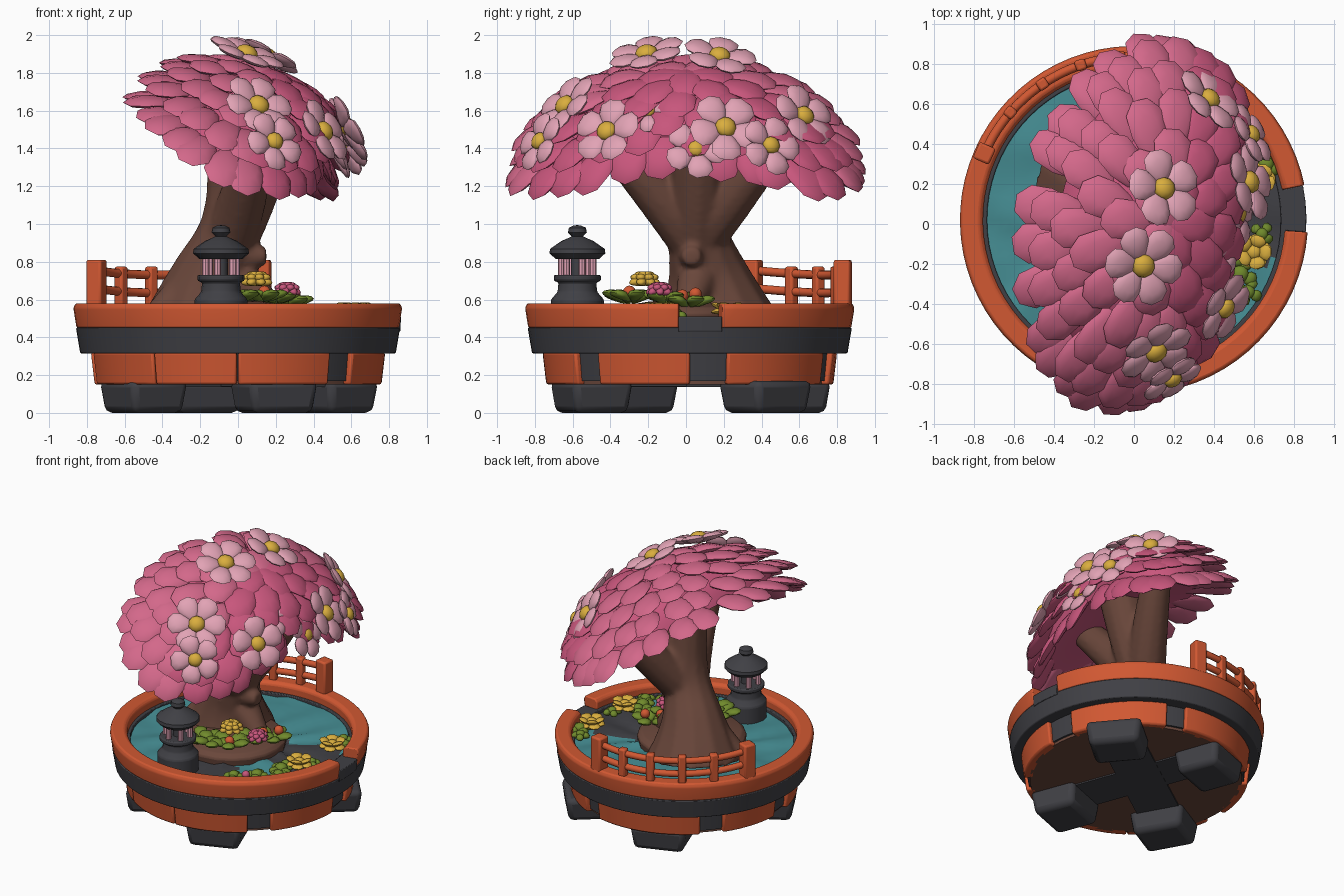
import bpy, bmesh, math, random
from math import sin, cos, radians, pi
from mathutils import Vector, Matrix

if "Cube" in bpy.data.objects:
    bpy.data.objects.remove(bpy.data.objects["Cube"])
random.seed(4)

def mat(name, r, g, b):
    m = bpy.data.materials.new(name)
    m.diffuse_color = [((c / 255 + .055) / 1.055) ** 2.4 for c in (r, g, b)] + [1]
    m.use_nodes = True
    m.node_tree.nodes["Principled BSDF"].inputs["Base Color"].default_value = m.diffuse_color
    return m
PINK, DEEP = mat("blossom pink", 211, 104, 138), mat("deep pink", 200, 86, 124)
PALE, YEL = mat("pale pink", 226, 163, 181), mat("yellow", 218, 174, 62)
GREEN, ORANGE = mat("leaf green", 112, 138, 44), mat("orange red", 209, 88, 50)
GREY, BARK = mat("dark grey", 64, 64, 69), mat("bark brown", 106, 71, 59)
TEAL = mat("water teal", 70, 142, 148)
CY = .02  # bowl centre in y

def finish(name, bm, mats, bevel=0, angle=40, recalc=True):
    bmesh.ops.remove_doubles(bm, verts=bm.verts, dist=1e-5)
    if recalc:
        bmesh.ops.recalc_face_normals(bm, faces=bm.faces)
    me = bpy.data.meshes.new(name)
    bm.to_mesh(me)
    bm.free()
    for m in mats:
        me.materials.append(m)
    ob = bpy.data.objects.new(name, me)
    bpy.context.collection.objects.link(ob)
    if bevel:
        b = ob.modifiers.new("bevel", 'BEVEL')
        b.width, b.segments = bevel, 2
    bpy.ops.object.select_all(action='DESELECT')
    ob.select_set(True)
    bpy.context.view_layer.objects.active = ob
    bpy.ops.object.shade_smooth_by_angle(angle=radians(angle))
    return ob

def sector(name, prof, m, a0=0, a1=360, loc=(0, CY, 0), segs=72, bevel=0):
    """Sweep a closed (r, z) profile around z between two angles."""
    bm = bmesh.new()
    n = max(2, round(segs * (a1 - a0) / 360))
    rings = []
    for i in range(n + 1):
        a = radians(a0 + (a1 - a0) * i / n)
        rings.append([bm.verts.new((loc[0] + r * cos(a), loc[1] + r * sin(a), loc[2] + z)) for r, z in prof])
    k = len(prof)
    for p, q in zip(rings, rings[1:]):
        for j in range(k):
            bm.faces.new((p[j], q[j], q[(j + 1) % k], p[(j + 1) % k]))
    if a1 - a0 < 360:
        bm.faces.new(rings[0])
        bm.faces.new(rings[-1])
    bmesh.ops.dissolve_degenerate(bm, dist=1e-6, edges=bm.edges)
    return finish(name, bm, [m], bevel)

def blob(bm, c, d, n, size, mi=0, taper=.35, curl=0, seg=10):
    """Petal-like ellipsoid: d = length direction, n = thickness direction."""
    d = Vector(d).normalized()
    y = Vector(n).cross(d).normalized()
    z = d.cross(y)
    M = Matrix((d, y, z)).transposed()
    vs = bmesh.ops.create_uvsphere(bm, u_segments=seg, v_segments=6, radius=1)['verts']
    for v in vs:
        x, w, t = v.co
        w *= 1 - taper + taper * x
        v.co = Vector(c) + M @ Vector((x * size[0], w * size[1], t * size[2] - curl * x * x))
    for f in {f for v in vs for f in v.link_faces}:
        f.material_index = mi

def ball(bm, c, r, mi):
    blob(bm, c, (1, 0, 0), (0, 0, 1), (r, r, r), mi, 0)

def rosette(bm, c, n, count, length, width, cup, mi, core=0, core_mi=0, thick=.022):
    """Ring of petals around a centre, optional round core."""
    c, n = Vector(c), Vector(n).normalized()
    u = n.orthogonal().normalized()
    w = n.cross(u)
    a0 = random.random() * 6
    for i in range(count):
        a = a0 + 2 * pi * i / count
        d = u * cos(a) + w * sin(a) + n * cup
        blob(bm, c + d * length * .55, d, n, (length / 2, width, thick), mi, .3, .01)
    if core:
        blob(bm, c + n * .02, u, n, (core, core, core * .7), core_mi, 0)

# bowl
sector("bowl_bottom", [(0, .15), (.72, .15), (.72, .18), (0, .18)], BARK)
sector("bowl_core", [(.3, .17), (.735, .17), (.75, .33), (.3, .33)], GREY)
for i, (a, b) in enumerate([(15, 66), (76, 133), (145, 178), (190, 234.5), (235, 269.5), (270, 309), (321, 360)]):
    sector(f"lower_panel_{i}", [(.69, .15), (.76, .15), (.78, .32), (.69, .32)], ORANGE, a, b, bevel=.012)
sector("dark_band", [(.68, .315), (.835, .315), (.858, .45), (.765, .46), (.765, .51), (.735, .51), (.735, .4)], GREY, bevel=.006)
sector("orange_rim", [(.755, .45), (.855, .45), (.872, .555), (.86, .58), (.775, .58), (.755, .56)], ORANGE, 11.5, 356, bevel=.008)
sector("spout", [(.735, .43), (.86, .43), (.863, .51), (.735, .51)], GREY, -4, 11.5, bevel=.005)

# feet and the bars joining them underneath
FEET = [(.19, -.5), (.5, .42), (-.2, .55), (-.5, -.28)]
for i, (x, y) in enumerate(FEET):
    bm = bmesh.new()
    bmesh.ops.create_cube(bm, size=1)
    R = Matrix.Rotation(math.atan2(y, x), 3, 'Z')
    for v in bm.verts:
        k = .17 if v.co.z < 0 else .195
        v.co = R @ Vector((v.co.x * 2 * k * .88, v.co.y * 2 * k, 0 if v.co.z < 0 else .17)) + Vector((x, y, 0))
    finish(f"foot_{i}", bm, [GREY], .035)
for i in (0, 1):
    a, b = Vector(FEET[i]), Vector(FEET[i + 2])
    bm = bmesh.new()
    bmesh.ops.create_cube(bm, size=1, matrix=Matrix.Translation((*((a + b) / 2), .15))
                          @ Matrix.Rotation(math.atan2(*(b - a).yx), 4, 'Z') @ Matrix.Diagonal(((b - a).length, .3, .02 + i * .004, 1)))
    finish(f"under_bar_{i}", bm, [GREY])

# rippled water with a dark stone path to the spout
bm = bmesh.new()
rows = []
for i in range(19):
    r = .75 * i / 18
    rows.append([bm.verts.new((r * cos(a), CY + r * sin(a), .49 + .01 * sin(9 * r * cos(a) + 3 * sin(5 * a)) + random.uniform(-.003, .003) * (i > 0)))
                 for a in [2 * pi * j / 72 for j in range(72)]])
for p, q in zip(rows, rows[1:]):
    for j in range(72):
        f = bm.faces.new((p[j], q[j], q[(j + 1) % 72], p[(j + 1) % 72]))
        c = f.calc_center_median()
        f.material_index = int(c.x > .15 and abs(c.y - .02) < .2 + .05 * sin(c.x * 14) or (c - Vector((.1, -.45, .49))).length < .17)
bmesh.ops.dissolve_degenerate(bm, dist=1e-4, edges=bm.edges)
finish("water", bm, [TEAL, GREY], angle=25)

# island mound
sector("island", [(0, .47), (.36, .47), (.37, .53), (.34, .56), (.15, .59), (0, .6)], BARK, loc=(-.02, -.04, 0), segs=20, bevel=.01)

# trunk, branches and roots fused together
def tubes(name, paths, m):
    cu = bpy.data.curves.new(name, 'CURVE')
    cu.dimensions, cu.bevel_depth, cu.bevel_resolution, cu.use_fill_caps = '3D', 1, 4, True
    for pts in paths:
        s = cu.splines.new('NURBS')
        s.points.add(len(pts) - 1)
        for p, (x, y, z, r) in zip(s.points, pts):
            p.co, p.radius = (x, y, z, 1), r
        s.order_u, s.use_endpoint_u, s.resolution_u = 3, True, 6
    ob = bpy.data.objects.new(name, cu)
    bpy.context.collection.objects.link(ob)
    bpy.ops.object.select_all(action='DESELECT')
    ob.select_set(True)
    bpy.context.view_layer.objects.active = ob
    bpy.ops.object.convert(target='MESH')
    ob = bpy.context.view_layer.objects.active
    ob.data.materials.clear()
    ob.data.materials.append(m)
    bpy.ops.object.shade_smooth_by_angle(angle=radians(40))
    return ob

trunk = tubes("trunk", [
    [(-.18, .16, .48, .33), (-.16, .13, .68, .23), (-.07, .07, .9, .165), (-.03, .05, 1.05, .15), (-.02, .03, 1.25, .14), (-.02, 0, 1.6, .14)],
    [(-.05, .06, .92, .14), (.08, .24, 1.13, .13), (.2, .48, 1.45, .1)],
    [(-.05, .04, .92, .14), (.04, -.12, 1.13, .13), (.1, -.42, 1.47, .1)],
    [(-.03, .05, .9, .13), (.06, .06, 1.1, .14), (.18, .07, 1.5, .15)],
    [(-.05, .08, .75, .12), (.08, .04, .65, .1), (.2, 0, .53, .06)],
    [(-.2, .1, .72, .12), (-.33, .05, .6, .1), (-.46, 0, .5, .06)],
    [(.04, .03, .83, .07), (.1, .03, .83, .065), (.15, .03, .83, .05)]], BARK)
rm = trunk.modifiers.new("fuse", 'REMESH')
rm.mode, rm.voxel_size, rm.use_smooth_shade = 'VOXEL', .018, True
sm = trunk.modifiers.new("soften", 'SMOOTH')
sm.factor, sm.iterations = .5, 5

# canopy: tilted dome covered in overlapping petals
cT, sT = cos(radians(22)), sin(radians(22))
def dome(t, f):
    s, c = sin(f), cos(t)
    u, y, h = .5 * s * c * (1 - .3 * max(0, c) ** 4 - .06 * max(0, -c)), .78 * s * sin(t), .37 * cos(f)
    return Vector((.05 + u * cT + h * sT + .13 * y, y,
                   1.44 - u * sT + h * cT + s * s * (.12 * max(0, c) ** 4 + .04 * max(0, -c) - .1 * sin(t) ** 2)))
bm = bmesh.new()
rows = [[bm.verts.new(dome(2 * pi * j / 40, pi / 2 * i / 8)) for j in range(40)] for i in range(9)]
rows.append([bm.verts.new((.06, 0, 1.5)) for j in range(40)])
for p, q in zip(rows, rows[1:]):
    for j in range(40):
        bm.faces.new((p[j], q[j], q[(j + 1) % 40], p[(j + 1) % 40]))
bmesh.ops.dissolve_degenerate(bm, dist=1e-4, edges=bm.edges)
finish("canopy_core", bm, [DEEP])

bm = bmesh.new()
for k, deg in enumerate((4, 20, 36, 52, 70, 90)):
    f = radians(deg)
    count = max(5, int(2 * pi * .66 * sin(f) / .155))
    for i in range(count):
        t = 2 * pi * (i + .5 * (k % 2)) / count + random.uniform(-.07, .07)
        p, g = dome(t, f), f * (.52 + .27 * min(0, cos(t)))
        d = (dome(t, g + .02) - dome(t, g)).normalized()
        side = dome(t + .02, f + .01) - dome(t - .02, f + .01)
        n = d.cross(side).normalized()
        if n.dot(p - Vector((.05, 0, 1.2))) < 0:
            n = -n
        L = random.uniform(.15, .19)
        blob(bm, p + d * .05 + n * .012, d, n, (L, .14, .03), int(cos(t) > .25), .3, .025)
finish("canopy_petals", bm, [PINK, DEEP], angle=60, recalc=False)

# large blossoms
bm = bmesh.new()
for x, y, z, n, L in [(.03, -.2, 1.86, 6, .2), (.13, .17, 1.85, 5, .19), (.35, .6, 1.55, 5, .18), (.55, .43, 1.4, 5, .16),
                      (.54, .2, 1.49, 5, .19), (.42, -.4, 1.47, 5, .18), (.09, -.61, 1.6, 6, .19), (.17, -.74, 1.42, 5, .16),
                      (.39, -.19, 1.57, 4, .13), (.48, .05, 1.38, 5, .16)]:
    nv = Vector((x + .3, y, 1.15 * (z - 1.1))).normalized()
    rosette(bm, Vector((x, y, z)) + nv * .03, nv, n, L, L * (.58 if n == 5 else .52), .16, 0, .055 * L / .18, 1, .026)
finish("blossoms", bm, [PALE, YEL], angle=60, recalc=False)

# plants on the island and lilies on the water
UP = Vector((0, 0, 1))
bm = bmesh.new()
for x, y, z in [(.02, -.32, .6), (.13, -.28, .6), (.2, -.1, .59), (-.08, -.3, .59), (.27, .02, .57)]:
    rosette(bm, (x, y, z), UP, 5, .13, .062, .35, 0, thick=.024)
for x, y, z, r, m in [(.1, -.22, .69, .08, 1), (.26, -.14, .64, .07, 2)]:
    for c, l in ((.1, 1), (.6, .9), (1.5, .6)):
        rosette(bm, (x, y, z), UP, 7, r * l, r * .42, c, m, r * .55, m)
for x, y, z in [(.14, -.3, .64), (.3, .05, .63), (.22, -.02, .62)]:
    ball(bm, (x, y, z), .034, 3)
for x, y, s in [(.53, -.25, 1), (.57, -.34, .8), (.45, -.42, .9), (.33, -.52, .8), (.66, .3, .9), (.6, .38, .7), (.52, -.18, .8), (.64, -.05, .7)]:
    rosette(bm, (x, y, .51), UP, 4, .085 * s, .05 * s, .2, 0, .045 * s, 0, .022)
for x, y in [(.6, -.14), (.62, .22)]:
    for c in (.15, .7):
        rosette(bm, (x, y, .53), UP, 5, .085, .055, c, 1, .04, 1, .016)
ball(bm, (.4, -.48, .53), .028, 2)
finish("plants", bm, [GREEN, YEL, DEEP, ORANGE], angle=60, recalc=False)

# stone lantern
LP = (-.09, -.575, 0)
sector("lantern_base", [(0, .47), (.14, .47), (.14, .6), (.105, .64), (.1, .69), (.125, .7), (.125, .73), (0, .73)], GREY, loc=LP, segs=16, bevel=.008)
sector("lantern_core", [(0, .72), (.035, .72), (.035, .83), (0, .83)], GREY, loc=LP, segs=12)
for i in range(6):
    a = pi / 3 * i + .3
    sector(f"lantern_pillar_{i}", [(0, .72), (.019, .72), (.019, .84), (0, .84)], PALE,
           loc=(LP[0] + .085 * cos(a), LP[1] + .085 * sin(a), 0), segs=8)
sector("lantern_roof", [(0, .815), (.115, .815), (.148, .845), (.145, .868), (.085, .91), (.05, .925), (.03, .935),
                        (.05, .955), (.045, .98), (.02, .992), (0, .994)], GREY, loc=LP, segs=16)

# fence on the back of the rim
def at(a, z, r=.023):
    return (.82 * cos(radians(a)), CY + .82 * sin(radians(a)), z, r)
for i, a in enumerate((81, 95, 109, 124, 139, 156)):
    end = a in (81, 156)
    w, h = (.088, .25) if end else (.055, .215)
    bm = bmesh.new()
    x, y, z, _ = at(a, .56 + h / 2)
    bmesh.ops.create_cube(bm, size=1, matrix=Matrix.Translation((x, y, z)) @ Matrix.Rotation(radians(a), 4, 'Z') @ Matrix.Diagonal((w, w, h, 1)))
    finish(f"fence_post_{i}", bm, [ORANGE], .012)
for z in (.635, .73):
    tubes(f"fence_rail_{z}", [[at(a, z + .025 * ((a - 118) / 38) ** 2) for a in range(81, 157, 5)]], ORANGE)
